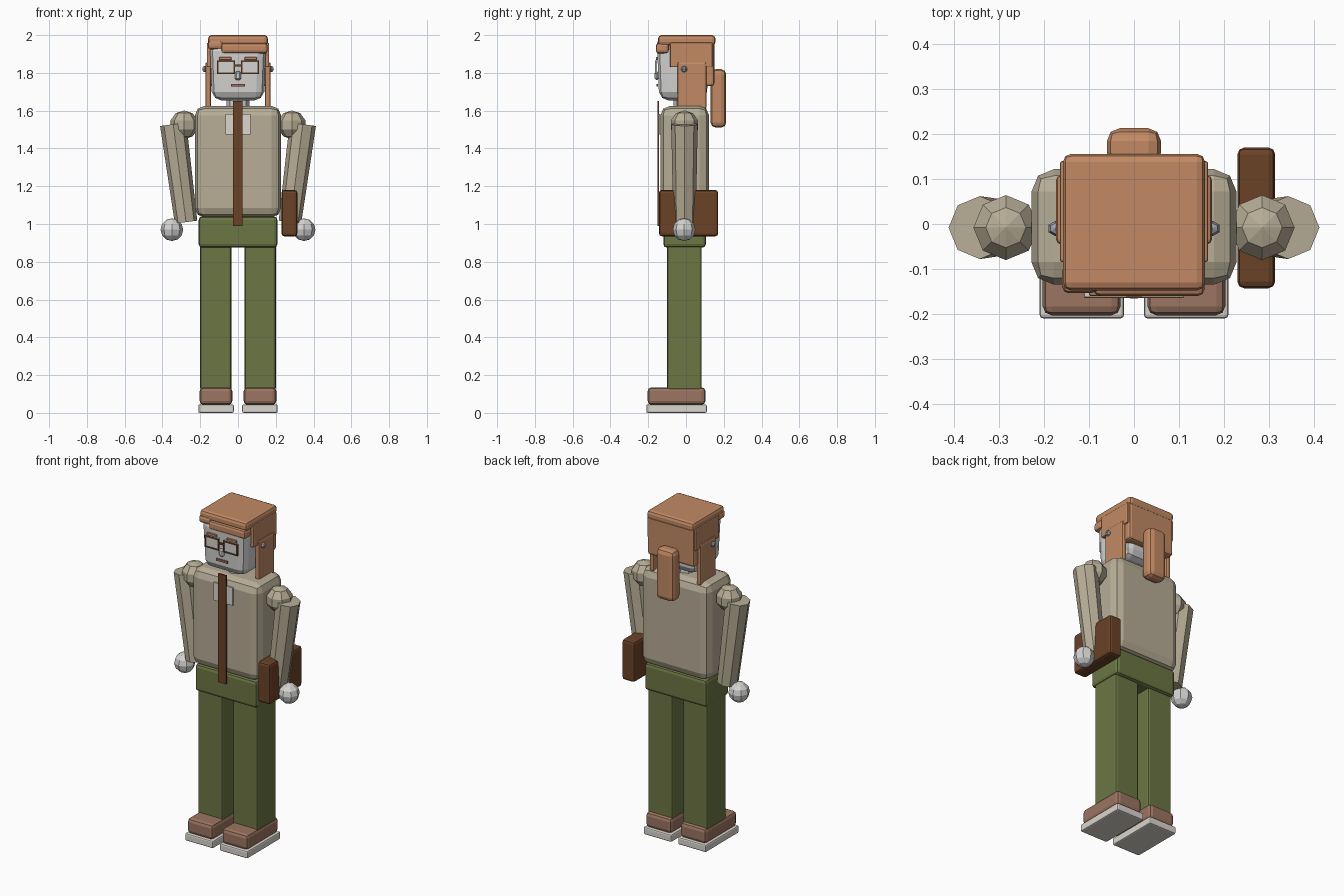
import bpy, bmesh, math
from mathutils import Vector

if "Cube" in bpy.data.objects:
    bpy.data.objects.remove(bpy.data.objects["Cube"])


def material(name, r, g, b):
    lin = [(c / 255 / 12.92) if c < 11 else ((c / 255 + 0.055) / 1.055) ** 2.4 for c in (r, g, b)]
    m = bpy.data.materials.new(name)
    m.diffuse_color = (*lin, 1)
    m.use_nodes = True
    m.node_tree.nodes["Principled BSDF"].inputs["Base Color"].default_value = m.diffuse_color
    return m


HAIR = material("copper_hair", 194, 138, 100)
SKIN = material("pale_skin", 212, 211, 210)
SHIRT = material("tan_shirt", 184, 174, 151)
PANTS = material("olive_pants", 108, 118, 68)
SHOE = material("brown_shoe", 156, 117, 97)
SOLE = material("off_white", 219, 215, 207)
DARK = material("dark_brown", 107, 66, 39)
LIPS = material("lip_brown", 160, 105, 85)
METAL = material("grey_metal", 160, 163, 172)


def finish(name, bm, mat):
    me = bpy.data.meshes.new(name)
    bm.normal_update()
    bm.to_mesh(me)
    bm.free()
    me.materials.append(mat)
    ob = bpy.data.objects.new(name, me)
    bpy.context.collection.objects.link(ob)
    return ob


def box(name, x, y, z, mat, bevel=0.012, seg=2, taper=None):
    """Bevelled box from (min, max) ranges; taper scales the bottom."""
    bm = bmesh.new()
    bmesh.ops.create_cube(bm, size=1)
    for v in bm.verts:
        v.co = Vector([r[0] + (r[1] - r[0]) * (c + 0.5) for r, c in zip((x, y, z), v.co)])
    if bevel:
        bmesh.ops.bevel(bm, geom=bm.edges[:], offset=bevel, segments=seg,
                        profile=0.5, affect='EDGES', clamp_overlap=True)
    if taper:
        height, k = taper
        cx, cy = sum(x) / 2, sum(y) / 2
        for v in bm.verts:
            t = max(0, 1 - (v.co.z - z[0]) / height)
            s = 1 - (1 - k) * t
            v.co.x = cx + (v.co.x - cx) * s
            v.co.y = cy + (v.co.y - cy) * s
    return finish(name, bm, mat)


def ball(name, loc, r, mat, seg=8, rings=5):
    bm = bmesh.new()
    bmesh.ops.create_uvsphere(bm, u_segments=seg, v_segments=rings, radius=r)
    bmesh.ops.translate(bm, verts=bm.verts[:], vec=loc)
    return finish(name, bm, mat)


def rod(name, bottom, top, r1, r2, mat, seg=8):
    a, b = Vector(bottom), Vector(top)
    bm = bmesh.new()
    bmesh.ops.create_cone(bm, cap_ends=True, segments=seg, radius1=r1, radius2=r2, depth=(b - a).length)
    rot = Vector((0, 0, 1)).rotation_difference(b - a).to_matrix()
    for v in bm.verts:
        v.co = rot @ v.co + (a + b) / 2
    return finish(name, bm, mat)


def side(s, a, b):
    return tuple(sorted((s * a, s * b)))


# Torso, hips, neck
box("torso", (-0.228, 0.228), (-0.135, 0.122), (1.035, 1.625), SHIRT, 0.05)
box("hips", (-0.208, 0.208), (-0.12, 0.105), (0.875, 1.04), PANTS, 0.018)
rod("neck", (0, -0.005, 1.6), (0, -0.005, 1.7), 0.06, 0.06, SKIN)

# Head
box("head", (-0.148, 0.148), (-0.152, 0.12), (1.655, 1.96), SKIN, 0.045, 2, (0.09, 0.88))

for s, tag in ((-1, "left"), (1, "right")):
    # Legs and shoes
    box(f"leg_{tag}", side(s, 0.035, 0.2), (-0.1, 0.083), (0.12, 0.9), PANTS)
    box(f"shoe_{tag}", side(s, 0.03, 0.203), (-0.203, 0.103), (0.043, 0.135), SHOE, 0.02)
    box(f"sole_{tag}", side(s, 0.022, 0.21), (-0.21, 0.11), (0, 0.045), SOLE, 0.008)
    # Arms
    ball(f"shoulder_{tag}", (s * 0.285, -0.008, 1.525), 0.076, SHIRT)
    rod(f"arm_{tag}", (s * 0.275, -0.008, 1.01), (s * 0.343, -0.008, 1.528), 0.06, 0.07, SHIRT)
    ball(f"hand_{tag}", (s * 0.35, -0.01, 0.97), 0.06, SKIN, 8, 6)
    # Side hair and earrings
    box(f"side_hair_{tag}", side(s, 0.13, 0.165), (-0.085, 0.14), (1.83, 1.96), HAIR, 0.006)
    box(f"hair_strand_{tag}", side(s, 0.143, 0.173), (-0.045, 0.108), (1.61, 1.857), HAIR, 0.01)
    ball(f"earring_{tag}", (s * 0.175, -0.01, 1.82), 0.017, METAL, 6, 4)
    # Glasses, eyebrows, collar
    x0, x1, z0, z1 = 0.016, 0.11, 1.795, 1.866
    box(f"lens_{tag}", side(s, x0, x1), (-0.161, -0.153), (z0, z1), SKIN, 0)
    for n, xr, zr in (("top", (x0, x1), (z1 - 0.009, z1)), ("bottom", (x0, x1), (z0, z0 + 0.007)),
                      ("inner", (x0, x0 + 0.007), (z0, z1)), ("outer", (x1 - 0.007, x1), (z0, z1))):
        box(f"frame_{n}_{tag}", side(s, *xr), (-0.165, -0.156), zr, DARK, 0)
    box(f"eyebrow_{tag}", side(s, 0.035, 0.1), (-0.16, -0.15), (1.868, 1.884), HAIR, 0.002, 1)
    box(f"collar_{tag}", side(s, 0.008, 0.065), (-0.144, -0.135), (1.475, 1.583), SOLE, 0)

# Face details
box("glasses_bridge", (-0.018, 0.018), (-0.165, -0.156), (1.835, 1.845), DARK, 0)
box("nose", (-0.016, 0.016), (-0.166, -0.145), (1.762, 1.808), SKIN, 0.008, 1)
box("mouth", (-0.037, 0.037), (-0.157, -0.149), (1.727, 1.74), LIPS, 0)

# Necktie
box("necktie", (-0.027, 0.025), (-0.152, -0.143), (0.99, 1.65), DARK, 0)

# Hair cap, fringe, back and ponytail
box("hair_cap", (-0.158, 0.158), (-0.148, 0.156), (1.945, 2.0), HAIR, 0.018)
box("hair_back", (-0.157, 0.157), (0.08, 0.15), (1.73, 1.97), HAIR, 0.015)
box("fringe_main", (-0.09, 0.157), (-0.16, -0.09), (1.903, 1.957), HAIR, 0.015)
box("fringe_small", (-0.16, -0.08), (-0.154, -0.09), (1.925, 1.97), HAIR, 0.015)
box("ponytail", (-0.06, 0.06), (0.13, 0.213), (1.51, 1.82), HAIR, 0.028)

# Side bag
box("bag", (0.23, 0.314), (-0.143, 0.17), (0.935, 1.18), DARK, 0.015)
